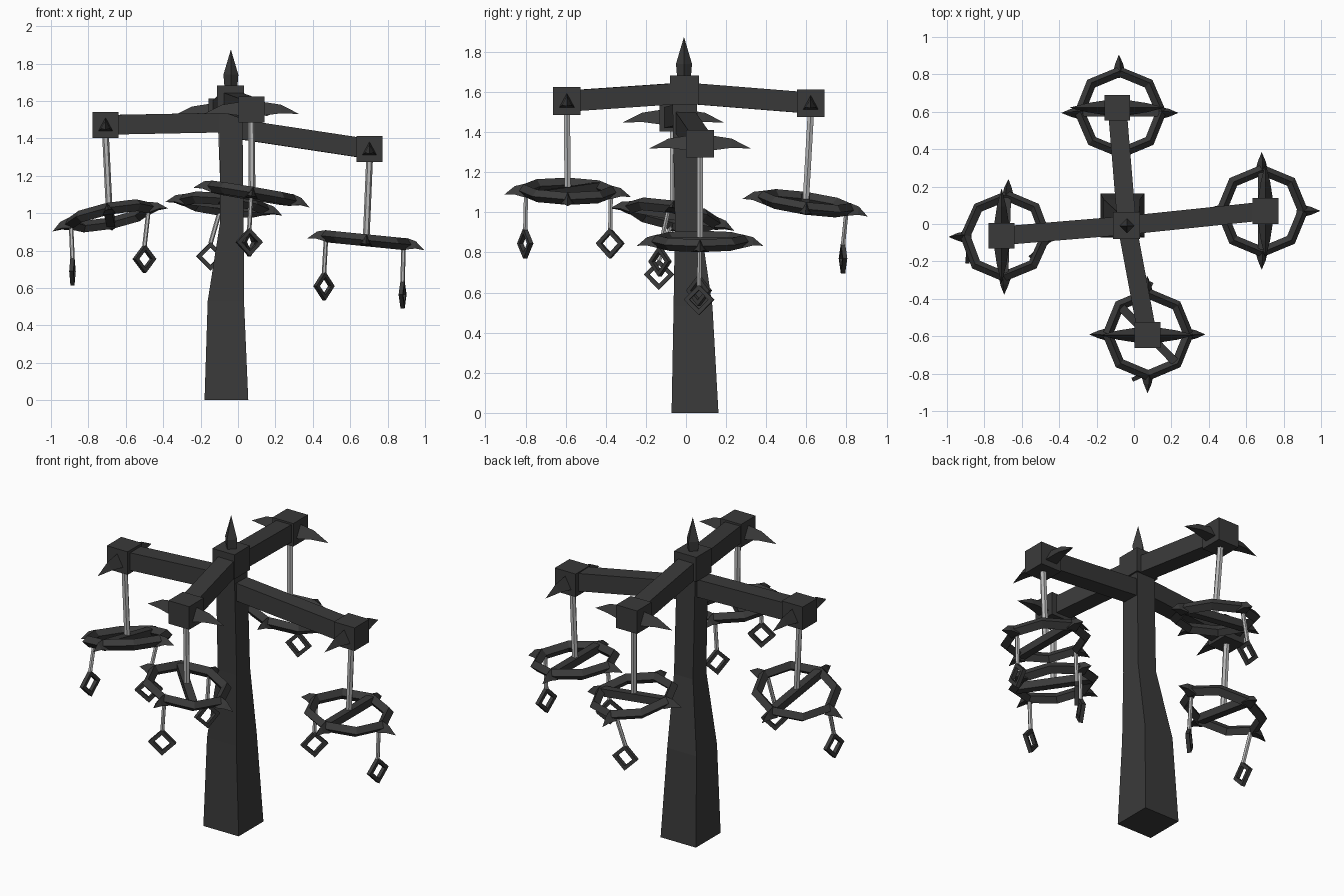
import bpy, bmesh, math
from mathutils import Vector as V, Matrix

if "Cube" in bpy.data.objects:
    bpy.data.objects.remove(bpy.data.objects["Cube"])


def material(name, c):
    m = bpy.data.materials.new(name)
    m.diffuse_color = (c, c, c, 1)
    m.use_nodes = True
    m.node_tree.nodes["Principled BSDF"].inputs["Base Color"].default_value = m.diffuse_color
    return m


IRON = material("dark iron", 0.042)
STEEL = material("pale steel", 0.48)


def loft(name, rings, mat, closed=False):
    """Skin a list of point rings, capping the ends unless closed."""
    bm = bmesh.new()
    rows = [[bm.verts.new(p) for p in r] for r in rings]
    n = len(rows[0])
    pairs = list(zip(rows, rows[1:])) + ([(rows[-1], rows[0])] if closed else [])
    for a, b in pairs:
        for i in range(n):
            j = (i + 1) % n
            bm.faces.new((a[i], a[j], b[j], b[i]))
    if not closed:
        bm.faces.new(rows[0][::-1])
        bm.faces.new(rows[-1])
    bmesh.ops.remove_doubles(bm, verts=bm.verts, dist=0.0005)
    bmesh.ops.recalc_face_normals(bm, faces=bm.faces)
    me = bpy.data.meshes.new(name)
    bm.to_mesh(me)
    bm.free()
    me.materials.append(mat)
    ob = bpy.data.objects.new(name, me)
    bpy.context.collection.objects.link(ob)
    return ob


def square(c, h):
    x, y, z = c
    return [(x + a * h, y + b * h, z) for a, b in ((-1, -1), (1, -1), (1, 1), (-1, 1))]


def block(name, c, h):
    c = V(c)
    return loft(name, [square(c - V((0, 0, h)), h), square(c + V((0, 0, h)), h)], IRON)


def beam(name, p, q, w, h, mat, sides=4):
    """Straight bar with w x h section (box, or polygon when sides > 4)."""
    p, q = V(p), V(q)
    d = (q - p).normalized()
    s = d.cross(V((0, 0, 1)) if abs(d.z) < 0.8 else V((0, 1, 0))).normalized()
    u = s.cross(d)
    if sides == 4:
        sec = [(-.5, -.5), (.5, -.5), (.5, .5), (-.5, .5)]
    else:
        sec = [(math.cos(k * math.tau / sides) / 2, math.sin(k * math.tau / sides) / 2) for k in range(sides)]
    return loft(name, [[e + s * a * w + u * b * h for a, b in sec] for e in (p, q)], mat)


def horn(name, base, d, length, size, droop, m=Matrix()):
    """Drooping three-sided spike, ridge upwards."""
    base, d = V(base), V(d).normalized()
    s = d.cross(V((0, 0, 1)))
    rings = []
    for t, k, dz in ((0, 1, 0), (0.5, 0.62, 0), (1, 0, -droop)):
        c = base + d * length * t + V((0, 0, dz))
        rings.append([m @ (c + s * a * size * k + V((0, 0, b * size * k)))
                      for a, b in ((-1, -.85), (1, -.85), (0, 1))])
    return loft(name, rings, IRON)


def hoop(name, n, section, m):
    """Polygon ring from a (radius, height) section."""
    rings = []
    for i in range(n):
        a = i * math.tau / n
        rings.append([m @ V((r * math.cos(a), r * math.sin(a), z)) for r, z in section])
    return loft(name, rings, IRON, closed=True)


# Crooked post, hub and finial
loft("post", [square(c, h) for c, h in (
    ((-.062, .045, 0), .117), ((-.065, .035, .53), .097),
    ((-.033, .008, .95), .063), ((-.038, -.007, 1.58), .061))], IRON)
block("hub", (-.04, -.008, 1.61), .073)
loft("finial", [[(-.038 + r * math.cos(k * math.pi / 2), -.01 + r * math.sin(k * math.pi / 2), z)
                 for k in range(4)] for z, r in ((1.67, .034), (1.74, .04), (1.875, 0))], IRON)

# side, end block, arm root height, horn axis, ring centre, slopes, bar direction,
# pendants: (top, frame centre, turn in degrees)
SIDES = [
    ("left", (-.708, -.063, 1.472), 1.485, (0, 1, 0), (-.687, -.065, .985), (.2, -.19), (0, 1),
     [((-.893, -.075, .94), (-.885, -.135, .69), 85), ((-.48, -.09, 1.0), (-.5, -.13, .755), 42)]),
    ("right", (.703, .07, 1.343), 1.455, (0, 1, 0), (.685, .07, .855), (-.1, 0), (0, 1),
     [((.47, .068, .86), (.46, .065, .61), 50), ((.885, .068, .82), (.88, .065, .565), 82)]),
    ("front", (.072, -.594, 1.555), 1.595, (1, 0, 0), (.075, -.59, 1.105), (-.17, -.02), (1, -1),
     [((.07, -.798, 1.08), (.06, -.802, .845), 24), ((.07, -.375, 1.08), (.06, -.378, .845), 63)]),
    ("back", (-.09, .622, 1.545), 1.595, (1, 0, 0), (-.073, .597, 1.045), (-.117, -.143), (1, 0),
     [((-.1, .80, 1.0), (-.147, .783, .77), 8)]),
]

for side, end, root, axis, rc, (sx, sy), bar, pendants in SIDES:
    end, rc, axis = V(end), V(rc), V(axis)
    # Arm with end block and two horns
    beam(side + "_arm", (-.038, -.007, root), end, .1, .105, IRON)
    block(side + "_end_block", end, .069)
    for s in (-1, 1):
        horn(side + "_block_horn", end + axis * s * .06, axis * s, .195, .04, .025)
    # Tilted octagonal ring with cross bar and four spikes
    z = V((-sx, -sy, 1)).normalized()
    x = V((1, 0, sx)).normalized()
    m = Matrix.Translation(rc) @ Matrix((x, z.cross(x), z)).transposed().to_4x4()
    hoop(side + "_ring", 8, ((.248, 0), (.22, .032), (.19, 0), (.215, -.032)), m)
    b = V((*bar, 0)).normalized() * .205
    beam(side + "_ring_bar", m @ -b, m @ b, .045, .045, IRON)
    for k in range(4):
        d = V((math.cos(k * math.pi / 2), math.sin(k * math.pi / 2), 0))
        horn(side + "_ring_spike", d * .215, d, .1, .034, .022, m)
    beam(side + "_hanger", end - V((0, 0, .06)), rc, .036, .036, STEEL, 6)
    # Small diamond frames on short rods
    for top, c, turn in pendants:
        c = V(c)
        beam(side + "_pendant_rod", top, c + V((0, 0, .068)), .024, .024, STEEL, 6)
        pm = Matrix.Translation(c) @ Matrix.Rotation(math.radians(turn), 4, 'Z') @ Matrix.Rotation(math.pi / 2, 4, 'X')
        hoop(side + "_pendant_frame", 4, ((.076, -.011), (.076, .011), (.047, .011), (.047, -.011)), pm)
